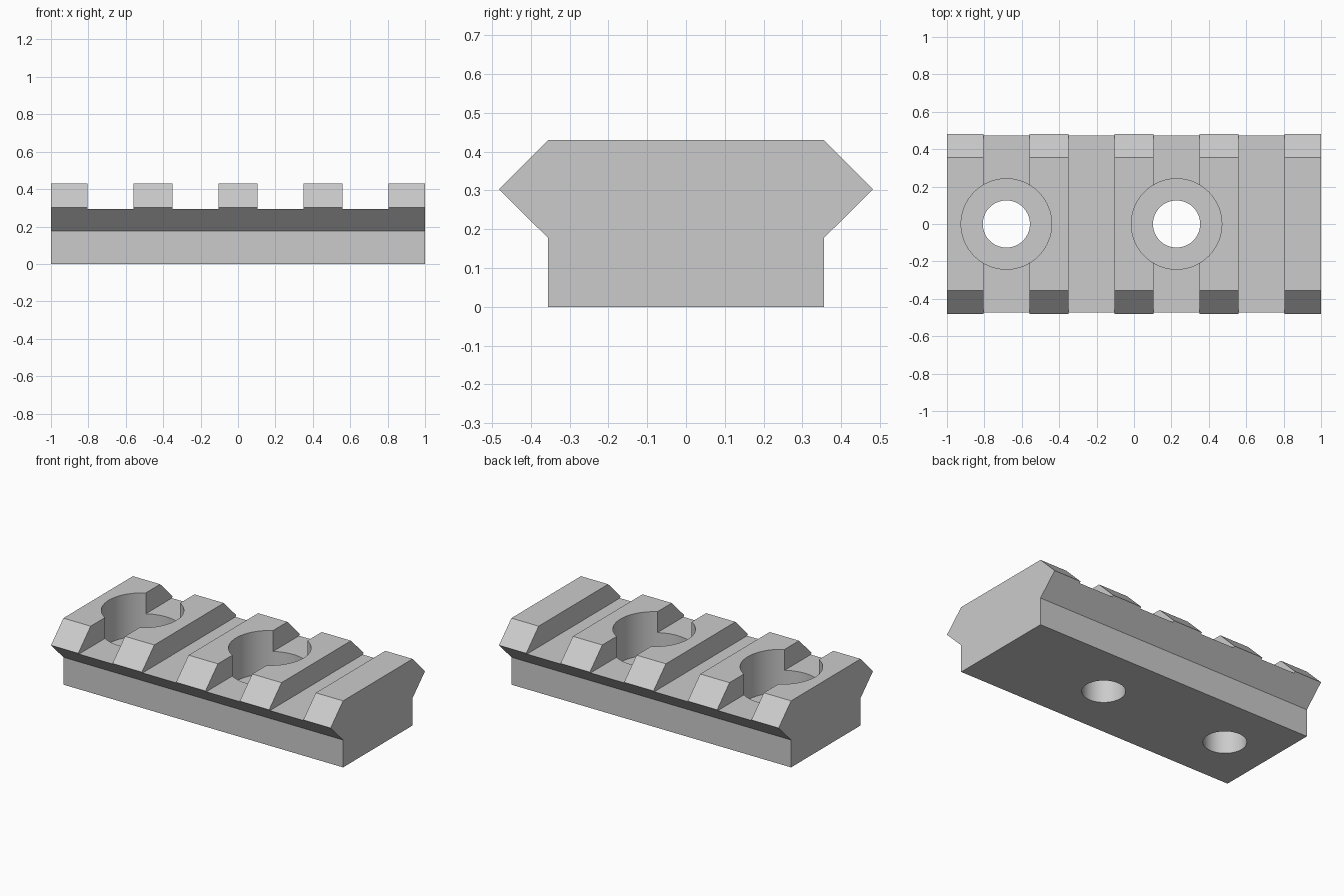
import bpy, bmesh, math

cube = bpy.data.objects.get("Cube")
if cube:
    bpy.data.objects.remove(cube, do_unlink=True)

grey = bpy.data.materials.new("plain_grey")
grey.use_nodes = True
COLOUR = (0.6, 0.6, 0.6, 1)
grey.diffuse_color = COLOUR
grey.node_tree.nodes["Principled BSDF"].inputs["Base Color"].default_value = COLOUR

FLOOR_Z = 0.295
SEAT_Z = 0.15


def extruded_rail(name, half_profile):
    """Extrude a mirrored y-z profile along the whole length."""
    ring = half_profile + [(-y, z) for y, z in reversed(half_profile)]
    bm = bmesh.new()
    face = bm.faces.new([bm.verts.new((-1, y, z)) for y, z in ring])
    out = bmesh.ops.extrude_face_region(bm, geom=[face])
    bmesh.ops.translate(bm, vec=(2, 0, 0),
                        verts=[v for v in out["geom"] if isinstance(v, bmesh.types.BMVert)])
    bmesh.ops.recalc_face_normals(bm, faces=bm.faces)
    mesh = bpy.data.meshes.new(name)
    bm.to_mesh(mesh)
    bm.free()
    mesh.materials.append(grey)
    obj = bpy.data.objects.new(name, mesh)
    bpy.context.collection.objects.link(obj)
    return obj


def cut(target, cutter):
    """Subtract a cutter from the target, then discard the cutter."""
    cutter.hide_render = True
    cutter.data.materials.append(grey)
    mod = target.modifiers.new("cut", "BOOLEAN")
    mod.operation = "DIFFERENCE"
    mod.solver = "EXACT"
    mod.object = cutter
    bpy.context.view_layer.objects.active = target
    bpy.ops.object.modifier_apply(modifier=mod.name)
    bpy.data.objects.remove(cutter, do_unlink=True)


def bore(target, x, radius, bottom, top):
    bpy.ops.mesh.primitive_cylinder_add(vertices=64, radius=radius, depth=top - bottom,
                                        location=(x, 0, (top + bottom) / 2))
    cut(target, bpy.context.object)


# Rail body with angled flanks
rail = extruded_rail("mounting_rail",
                     [(0.355, 0), (0.355, 0.177), (0.482, 0.303), (0.355, 0.43)])

# Four cross slots between the five teeth
for i in range(4):
    bpy.ops.mesh.primitive_cube_add(size=1, location=(-0.6825 + 0.455 * i, 0, FLOOR_Z + 0.5))
    slot = bpy.context.object
    slot.scale = (0.245, 2, 1)
    cut(rail, slot)

# Two counterbored screw holes
for x in (-0.6825, 0.2275):
    bore(rail, x, 0.242, SEAT_Z, 1)
    bore(rail, x, 0.126, -0.5, 1)

# Smooth bore walls, crisp edges elsewhere
bpy.ops.object.select_all(action="DESELECT")
rail.select_set(True)
bpy.context.view_layer.objects.active = rail
bpy.ops.object.shade_smooth_by_angle(angle=math.radians(30))
